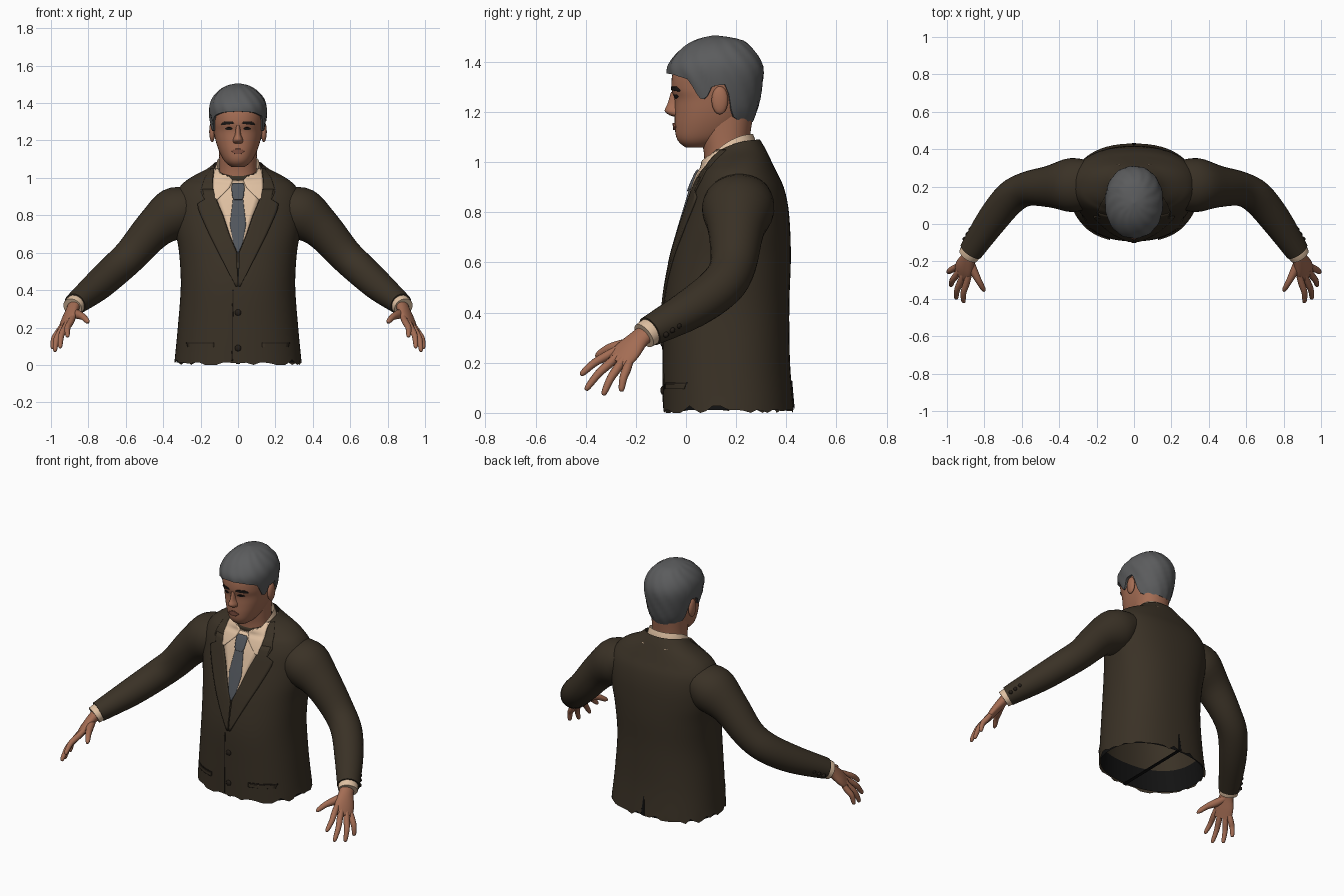
import bpy, bmesh, math, random
from mathutils import Vector
from mathutils.bvhtree import BVHTree

random.seed(4)
if "Cube" in bpy.data.objects:
    bpy.data.objects.remove(bpy.data.objects["Cube"])


def material(name, r, g, b):
    m = bpy.data.materials.new(name)
    m.use_nodes = True
    m.diffuse_color = (r, g, b, 1)
    m.node_tree.nodes["Principled BSDF"].inputs["Base Color"].default_value = (r, g, b, 1)
    return m


SUIT = material("brown suit", .042, .031, .019)
SEAM = material("dark seam", .018, .013, .009)
LINING = material("black lining", .006, .006, .006)
HAIR = material("grey hair", .105, .107, .11)
SKIN = material("skin", .37, .152, .088)
LIP = material("lips", .23, .085, .055)
BROW = material("dark brow", .012, .009, .008)
SHIRT = material("cream shirt", .74, .53, .36)
TIE = material("slate tie", .085, .095, .11)


# --- helpers ---
def finish(name, verts, faces, mat, mirror=False):
    me = bpy.data.meshes.new(name)
    me.from_pydata(verts, [], faces)
    me.materials.append(mat)
    me.shade_smooth()
    me.set_sharp_from_angle(angle=0.8)
    ob = bpy.data.objects.new(name, me)
    bpy.context.collection.objects.link(ob)
    if mirror:
        ob.modifiers.new("Mirror", 'MIRROR')
    return ob


def dense(rows, k=5):
    """Smooth curve through the rows."""
    out = []
    for i in range(len(rows) - 1):
        quad = (rows[max(i - 1, 0)], rows[i], rows[i + 1], rows[min(i + 2, len(rows) - 1)])
        for s in range(k):
            t = s / k
            out.append([b + .5 * t * (c - a + t * (2 * a - 5 * b + 4 * c - d + t * (3 * (b - c) + d - a)))
                        for a, b, c, d in zip(*quad)])
    return out + [list(rows[-1])]


def lerp(table, key):
    for a, b in zip(table, table[1:]):
        if key <= b[0]:
            t = (key - a[0]) / (b[0] - a[0])
            return [p + (q - p) * t for p, q in zip(a, b)]
    return list(table[-1])


def skin_rings(name, rings, mat, caps=(True, True), mirror=False):
    n = len(rings[0])
    faces = [(i * n + j, i * n + (j + 1) % n, (i + 1) * n + (j + 1) % n, (i + 1) * n + j)
             for i in range(len(rings) - 1) for j in range(n)]
    if caps[0]:
        faces.append(tuple(reversed(range(n))))
    if caps[1]:
        faces.append(tuple(range((len(rings) - 1) * n, len(rings) * n)))
    return finish(name, [v for r in rings for v in r], faces, mat, mirror)


def oval(a, hw, yf, yb, p):
    s, c = math.sin(a), math.cos(a)
    return (hw * math.copysign(abs(s) ** (2 / p), s),
            (yf + yb) / 2 - (yb - yf) / 2 * math.copysign(abs(c) ** (2 / p), c))


def loft(name, rows, mat, p=2.2, n=48, caps=(True, True), inset=0):
    """Rows: height at back, half width, front y, back y, drop towards the front."""
    rings = []
    for z, hw, yf, yb, drop in dense(rows):
        pts = [oval(math.tau * j / n, hw - inset, yf + inset, yb - inset, p) for j in range(n)]
        rings.append([(x, y, z - drop * ((yb - y) / (yb - yf)) ** 2) for x, y in pts])
    return skin_rings(name, rings, mat, caps)


def tube(name, pts, side, mat, n=20, mirror=True):
    """Points: x, y, z, radius along side, radius across it."""
    pts = dense(pts, 4)
    c = [Vector(q[:3]) for q in pts]
    rings = []
    for i, q in enumerate(pts):
        d = (c[min(i + 1, len(c) - 1)] - c[max(i - 1, 0)]).normalized()
        u = Vector(side)
        u = (u - d * u.dot(d)).normalized()
        w = d.cross(u)
        rings.append([c[i] + u * q[3] * math.cos(math.tau * j / n) + w * q[4] * math.sin(math.tau * j / n)
                      for j in range(n)])
    return skin_rings(name, rings, mat, mirror=mirror)


def ball(name, loc, size, mat, mirror=False):
    rows = [[tuple(Vector(loc) + Vector((size[0] * math.sin(e) * math.cos(a), size[1] * math.sin(e) * math.sin(a),
             -size[2] * math.cos(e)))) for a in (math.tau * j / 16 for j in range(16))]
            for e in (math.pi * (.03 + .94 * i / 10) for i in range(11))]
    return skin_rings(name, rows, mat, mirror=mirror)


def tree(*obs):
    verts, faces = [], []
    for o in obs:
        k = len(verts)
        verts += [v.co.copy() for v in o.data.vertices]
        faces += [[k + i for i in f.vertices] for f in o.data.polygons]
    return BVHTree.FromPolygons(verts, faces)


def patch(name, rows, mat, bvh, off=.005, mirror=False, face=-1, m=20, n=8):
    """Thin plate laid on a surface. Rows from low to high: z, x from, x to."""
    verts, y = [], 0
    for i in range(m + 1):
        z, x0, x1 = lerp(rows, rows[-1][0] + (rows[0][0] - rows[-1][0]) * i / m)
        for j in range(n + 1):
            x = x0 + (x1 - x0) * j / n
            hit = bvh.ray_cast(Vector((x, 2 * face, z)), Vector((0, -face, 0)))[0]
            y = hit.y if hit else y
            verts.append((x, y + face * off, z))
    w = n + 1
    faces = [(i * w + j, (i + 1) * w + j, (i + 1) * w + j + 1, i * w + j + 1) for i in range(m) for j in range(n)]
    if face > 0:
        faces = [f[::-1] for f in faces]
    ob = finish(name, verts, faces, mat, mirror)
    ob.modifiers.new("Solidify", 'SOLIDIFY').thickness = off
    return ob


# --- jacket body with open ragged hem ---
body = [(.012, .34, -.09, .43, 0), (.2, .322, -.092, .415, 0), (.42, .306, -.09, .412, 0),
        (.6, .315, -.062, .418, 0), (.72, .335, -.03, .416, 0), (.82, .343, 0, .408, 0),
        (.9, .338, .025, .39, 0), (.96, .305, .052, .362, 0), (1.01, .25, .068, .338, .03),
        (1.055, .17, .068, .316, .055), (1.09, .13, .072, .295, .08)]
jacket = loft("jacket_body", body, SUIT, 2.3, 64, (False, False))
for v in jacket.data.vertices[:64]:
    v.co.z = random.choice((0, .008, .012, .012, .028))
lining = loft("jacket_lining", body[:8], LINING, 2.3, 64, (False, True), .01)
lining.data.materials.append(SUIT)
for f in lining.data.polygons:
    f.material_index = int(f.center.z > .14)

# --- sleeves, cuffs ---
tube("sleeve", [(.22, .215, .87, .12, .09), (.33, .208, .815, .145, .138), (.45, .2, .725, .112, .108),
                (.57, .188, .59, .092, .092), (.66, .14, .505, .09, .088), (.76, .02, .415, .083, .08),
                (.872, -.145, .325, .065, .06)], (.3, 1, 0), SUIT, 28)
tube("shirt_cuff", [(.85, -.11, .345, .055, .05), (.872, -.147, .322, .058, .054),
                    (.885, -.168, .308, .057, .052)], (.3, 1, 0), SHIRT)
for i in range(3):
    ball("sleeve_button", (.905 - .016 * i, -.08 + .025 * i, .312 + .018 * i), (.012, .012, .012), SEAM, True)

# --- hands ---
spread = (.07, .075, -.05)
tube("palm", [(.868, -.14, .33, .04, .034), (.885, -.185, .297, .044, .03), (.908, -.235, .245, .06, .025),
              (.925, -.275, .2, .056, .017)], spread, SKIN)
fingers = {"index": ((.888, -.3, .235), (.91, -.42, .15)), "middle": ((.915, -.288, .21), (.95, -.4, .09)),
           "ring": ((.938, -.262, .192), (.978, -.33, .07)), "little": ((.952, -.232, .182), (.99, -.258, .085))}
for label, (base, tip) in fingers.items():
    a, b = Vector(base), Vector(tip)
    arch = Vector((.012, -.004, .008))
    pts = [(*(a.lerp(b, t) + arch * math.sin(math.pi * max(t, 0))), r, r)
           for t, r in ((-.2, .016), (.15, .018), (.5, .016), (.85, .013), (.97, .009), (1, .003))]
    tube(label + "_finger", pts, spread, SKIN, 12)
tube("thumb", [(.882, -.19, .285, .022, .022), (.858, -.25, .27, .024, .022), (.83, -.305, .258, .018, .017),
               (.807, -.345, .235, .014, .013), (.8, -.36, .225, .005, .005)], spread, SKIN, 12)

# --- neck and shirt collar ---
loft("neck", [(.93, .105, .075, .25, 0), (1.03, .1, .072, .25, 0), (1.1, .1, .06, .255, 0),
              (1.2, .105, .05, .27, 0)], SKIN)
collar = loft("shirt_collar", [(1.04, .132, .052, .282, .1), (1.08, .122, .058, .278, .115),
                               (1.112, .113, .066, .268, .125)], SHIRT, caps=(False, False))

# --- shirt front, collar points, tie, lapels ---
chest = tree(jacket)
front = tree(jacket, collar)
patch("shirt_front", [(.6, -.004, .004), (.7, -.045, .045), (.8, -.078, .078), (.85, -.1, .1), (.93, -.13, .13),
                      (.985, -.12, .12)], SHIRT, chest, .005)
patch("collar_point", [(.885, .11, .122), (.95, .045, .134), (.99, .028, .134), (1.05, .09, .126)],
      SHIRT, front, .009, True)
patch("tie_blade", [(.6, -.003, .003), (.65, -.025, .025), (.75, -.043, .043), (.9, -.026, .026)], TIE, chest, .0095)
patch("tie_knot", [(.885, -.022, .022), (.9, -.03, .03), (.955, -.036, .036), (.972, -.028, .028)], TIE, chest, .016)
patch("lapel", [(.42, .002, .012), (.6, .006, .105), (.7, .047, .155), (.8, .08, .2), (.86, .106, .222),
                (.88, .114, .175), (.94, .134, .19)], SUIT, chest, .009, True)
patch("collar_fold", [(.885, .122, .18), (.93, .134, .2), (1.0, .136, .178), (1.05, .128, .145)],
      SUIT, chest, .006, True)

# --- jacket details ---
patch("front_seam", [(.02, -.034, -.028), (.4, -.03, -.024)], SEAM, chest, .003)
patch("pocket_flap", [(.095, .13, .27), (.115, .13, .275)], SUIT, chest, .008, True)
patch("pocket_seam", [(.115, .128, .277), (.121, .128, .277)], SEAM, chest, .004, True)
patch("back_vent", [(.005, -.012, .012), (.13, -.002, .002)], LINING, chest, .004, face=1)
for z in (.09, .28):
    ball("jacket_button", (0, -.094, z), (.017, .008, .017), SEAM)

# --- head ---
head = loft("head", [(1.058, .035, .0, .1, 0), (1.078, .062, -.026, .14, 0), (1.105, .083, -.04, .19, 0),
                     (1.15, .104, -.045, .235, 0), (1.2, .12, -.045, .265, 0), (1.25, .13, -.046, .285, 0),
                     (1.295, .136, -.058, .295, 0), (1.36, .14, -.052, .295, 0), (1.42, .12, -.02, .265, 0),
                     (1.46, .07, .05, .2, 0)], SKIN)
loft("nose", [(1.183, .016, -.052, 0, 0), (1.19, .026, -.07, 0, 0), (1.206, .026, -.085, 0, 0),
              (1.235, .016, -.073, 0, 0), (1.28, .013, -.06, 0, 0)], SKIN, 2, 20)
ball("ear", (.138, .135, 1.247), (.016, .033, .056), SKIN, True)
face_tree = tree(head)
patch("lips", [(1.128, -.016, .016), (1.142, -.036, .036), (1.156, -.012, .012)], LIP, face_tree, .008)
patch("eyebrow", [(1.283, .076, .09), (1.29, .022, .088), (1.301, .03, .074)], BROW, face_tree, .005, True)
patch("eye", [(1.255, .042, .058), (1.262, .03, .07), (1.27, .04, .062)], BROW, face_tree, .003, True)

# --- hair cap following a hairline ---
shape = [(1.15, .1, -.02, .262), (1.2, .13, -.045, .285), (1.3, .151, -.066, .306), (1.37, .157, -.078, .311),
         (1.42, .143, -.052, .293), (1.46, .112, -.012, .262), (1.485, .078, .03, .23), (1.498, .045, .07, .18),
         (1.506, .004, .11, .118)]
profile = dense(shape, 4)
hairline = [(0, 1.355), (.55, 1.35), (.98, 1.33), (1.2, 1.255), (1.36, 1.25), (1.5, 1.305), (1.78, 1.31),
            (1.95, 1.185), (2.2, 1.165), (math.pi, 1.16)]
rings, cols = [], 72
for i in range(-1, 19):
    ring = []
    for j in range(cols):
        a = math.tau * j / cols
        low = lerp(hairline, min(a, math.tau - a))[1]
        z = low + (1.506 - low) * math.sin(max(i, 0) / 18 * math.pi / 2)
        _, hw, yf, yb = lerp(profile, z)
        tuck = .028 if i < 0 else .004 * math.sin(a * 7 + z * 25) ** 2 * (i < 14)
        x, y = oval(a, hw - tuck, yf + tuck, yb - tuck, 2.15)
        ring.append((x, y, z))
    rings.append(ring)
skin_rings("hair", rings, HAIR, (False, True))
